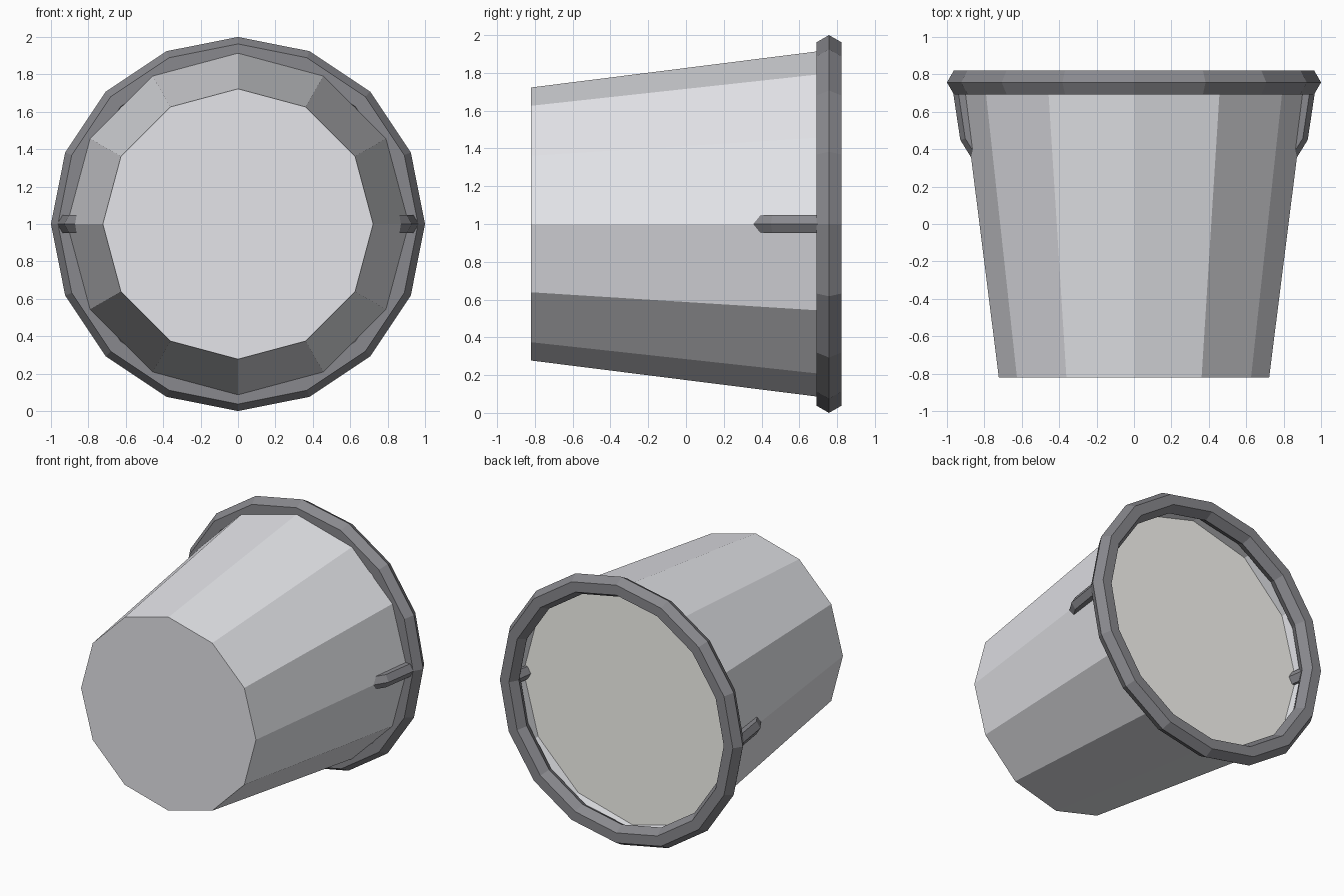
import bpy, bmesh, math
from mathutils import Vector

if "Cube" in bpy.data.objects:
    bpy.data.objects.remove(bpy.data.objects["Cube"])

CZ = 1.0  # height of the bucket axis


def material(name, rgb):
    m = bpy.data.materials.new(name)
    m.diffuse_color = (*rgb, 1)
    m.use_nodes = True
    m.node_tree.nodes["Principled BSDF"].inputs["Base Color"].default_value = m.diffuse_color
    return m


def loft(name, rings, mat, cap_start=False, cap_end=False, closed=False):
    """Skin a list of equally sized point rings into one flat-shaded object."""
    bm = bmesh.new()
    vs = [[bm.verts.new(p) for p in ring] for ring in rings]
    n = len(vs[0])
    pairs = list(zip(vs, vs[1:])) + ([(vs[-1], vs[0])] if closed else [])
    for a, b in pairs:
        for i in range(n):
            j = (i + 1) % n
            bm.faces.new((a[i], a[j], b[j], b[i]))
    if cap_start:
        bm.faces.new(vs[0][::-1])
    if cap_end:
        bm.faces.new(vs[-1])
    bmesh.ops.recalc_face_normals(bm, faces=bm.faces)
    me = bpy.data.meshes.new(name)
    bm.to_mesh(me)
    bm.free()
    me.materials.append(mat)
    ob = bpy.data.objects.new(name, me)
    bpy.context.collection.objects.link(ob)
    return ob


def circle(r, y, n):
    """Ring of points around the bucket axis (y)."""
    return [(r * math.cos(math.tau * i / n), y, CZ + r * math.sin(math.tau * i / n))
            for i in range(n)]


def wall_radius(y):
    return 0.913 + 0.126 * (y - 0.69)


dark = material("dark_grey", (0.25, 0.25, 0.27))
light = material("light_grey", (0.78, 0.785, 0.82))
pale = material("pale_beige", (0.95, 0.945, 0.90))

# Tapered 12-sided bucket, closed at the front, open at the back
loft("bucket_body", [circle(wall_radius(y), y, 12) for y in (-0.82, 0.757)],
     light, cap_start=True)

# Flat contents surface just inside the opening
fill_y = 0.625
loft("contents", [circle(wall_radius(fill_y), fill_y, 12)], pale, cap_end=True)

# Rim: 16-sided ring with a hexagonal section
section = [(0.925 + 0.075 * math.cos(math.tau * k / 6),
            0.757 + 0.075 * math.sin(math.tau * k / 6)) for k in range(6)]
loft("rim", [circle(r, y, 16) for r, y in section], dark, closed=True)

# Handle ends: hexagonal bars that leave the rim and bend into the wall
path = [Vector(p) for p in ((0.92, 0.76), (0.876, 0.465), (0.79, 0.33))]
for side, label in ((1, "right"), (-1, "left")):
    rings = []
    for i, p in enumerate(path):
        t = (path[min(i + 1, 2)] - path[max(i - 1, 0)]).normalized()
        normal = Vector((-t.y, t.x))  # points outwards from the wall
        ring = []
        for k in range(6):
            a = math.tau * k / 6
            q = p + normal * 0.055 * math.cos(a)
            ring.append((side * q.x, q.y, CZ + 0.055 * math.sin(a)))
        rings.append(ring)
    loft(f"handle_end_{label}", rings, dark, cap_start=True, cap_end=True)
